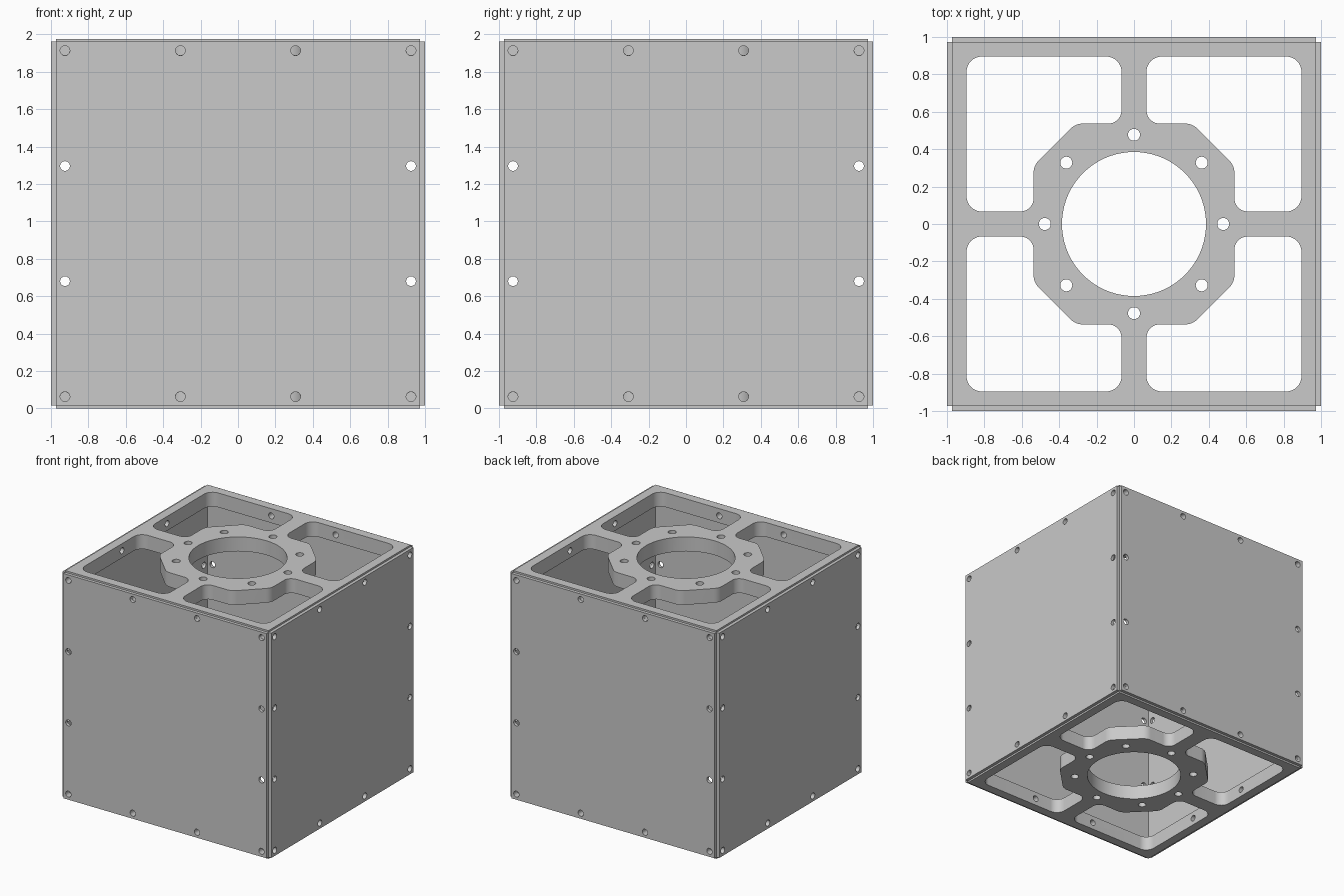
import bpy, bmesh, math
from mathutils import Vector, Matrix

cube = bpy.data.objects.get("Cube")
if cube:
    bpy.data.objects.remove(cube, do_unlink=True)

HALF = 0.973      # half width of frames and panels
HEIGHT = 1.976    # overall height
THICK = 0.124     # frame thickness
MID = HEIGHT / 2
EDGE, INNER = 0.925, 0.308   # screw positions from the centre

metal = bpy.data.materials.new("grey metal")
metal.use_nodes = True
colour = (0.585, 0.585, 0.585, 1)
metal.diffuse_color = colour
metal.node_tree.nodes["Principled BSDF"].inputs["Base Color"].default_value = colour


def box(bm, centre, size):
    bmesh.ops.create_cube(bm, size=1, matrix=Matrix.Translation(centre) @ Matrix.Diagonal((*size, 1)))


def rod(bm, centre, radius, length, axis="Z", sides=24):
    turn = Matrix() if axis == "Z" else Matrix.Rotation(math.pi / 2, 4, "Y" if axis == "X" else "X")
    bmesh.ops.create_cone(bm, cap_ends=True, segments=sides, radius1=radius, radius2=radius,
                          depth=length, matrix=Matrix.Translation(centre) @ turn)


def rounded(corners, steps=8):
    """Outline with each (x, y, radius) corner replaced by an arc."""
    out = []
    for i, (x, y, r) in enumerate(corners):
        p = Vector((x, y, 0))
        a = (Vector((*corners[i - 1][:2], 0)) - p).normalized()
        b = (Vector((*corners[(i + 1) % len(corners)][:2], 0)) - p).normalized()
        half = a.angle(b) / 2
        c = p + (a + b).normalized() * r / math.sin(half)
        start, end = p + a * r / math.tan(half) - c, p + b * r / math.tan(half) - c
        out += [c + start.lerp(end, k / steps).normalized() * r for k in range(steps + 1)]
    return out


def prism(bm, outline, bottom, top):
    face = bm.faces.new([bm.verts.new((p.x, p.y, bottom)) for p in outline])
    new = bmesh.ops.extrude_face_region(bm, geom=[face], use_keep_orig=True)["geom"]
    bmesh.ops.translate(bm, vec=(0, 0, top - bottom), verts=[v for v in new if isinstance(v, bmesh.types.BMVert)])


def to_object(bm, name):
    bmesh.ops.recalc_face_normals(bm, faces=bm.faces[:])
    mesh = bpy.data.meshes.new(name)
    bm.to_mesh(mesh)
    bm.free()
    obj = bpy.data.objects.new(name, mesh)
    bpy.context.collection.objects.link(obj)
    return obj


def cut(body, cutter, name):
    """Subtract the cutter, bake the result and discard the cutter."""
    obj, tool = to_object(body, name), to_object(cutter, "cutter")
    tool.hide_render = True
    mod = obj.modifiers.new("holes", "BOOLEAN")
    mod.operation, mod.solver, mod.object, mod.use_self = "DIFFERENCE", "EXACT", tool, True
    mesh = bpy.data.meshes.new_from_object(obj.evaluated_get(bpy.context.evaluated_depsgraph_get()))
    obj.modifiers.clear()
    obj.data = mesh
    bpy.data.objects.remove(tool, do_unlink=True)
    mesh.materials.clear()
    mesh.materials.append(metal)
    mesh.shade_smooth()
    mesh.set_sharp_from_angle(angle=math.radians(30))
    return obj


# Frame: square rim, cross bars and central ring with bolt holes
pocket = rounded([(0.537, 0.067, 0.07), (0.895, 0.067, 0.08), (0.895, 0.895, 0.08),
                  (0.067, 0.895, 0.08), (0.067, 0.537, 0.07), (0.313, 0.537, 0.1), (0.537, 0.313, 0.1)])
body, holes = bmesh.new(), bmesh.new()
box(body, (0, 0, 0), (2 * HALF, 2 * HALF, THICK))
for sx in (-1, 1):
    for sy in (-1, 1):
        prism(holes, [Vector((sx * p.x, sy * p.y, 0)) for p in pocket], -THICK, THICK)
        rod(holes, (sx * 0.362, sy * 0.328, 0), 0.032, 2 * THICK)
rod(holes, (0, 0, 0), 0.385, 2 * THICK, sides=72)
for s in (-1, 1):
    rod(holes, (s * 0.477, 0, 0), 0.032, 2 * THICK)
    rod(holes, (0, s * 0.477, 0), 0.032, 2 * THICK)
    # screw holes in the rim sides
    for t in (-EDGE, -INNER, INNER, EDGE):
        rod(holes, (t, s * HALF, 0), 0.026, 0.2, "Y")
        rod(holes, (s * HALF, t, 0), 0.026, 0.2, "X")
bottom = cut(body, holes, "bottom_frame")
bottom.location.z = THICK / 2
top = bottom.copy()
top.name = "top_frame"
top.location.z = HEIGHT - THICK / 2
bpy.context.collection.objects.link(top)

# Side panels: thin plates with screw holes round the border
body, holes = bmesh.new(), bmesh.new()
depth = 1 - HALF
box(body, (0, -HALF - depth / 2, 0), (2 * HALF, depth, 2 * HALF))
for x in (-EDGE, -INNER, INNER, EDGE):
    for z in (-EDGE, -INNER, INNER, EDGE):
        if EDGE in (abs(x), abs(z)):
            rod(holes, (x, -HALF, z), 0.026, 0.2, "Y")
front = cut(body, holes, "front_panel")
front.location.z = MID
for i, name in enumerate(("left_panel", "back_panel", "right_panel"), 1):
    panel = front.copy()
    panel.name = name
    panel.rotation_euler.z = i * math.pi / 2
    bpy.context.collection.objects.link(panel)
